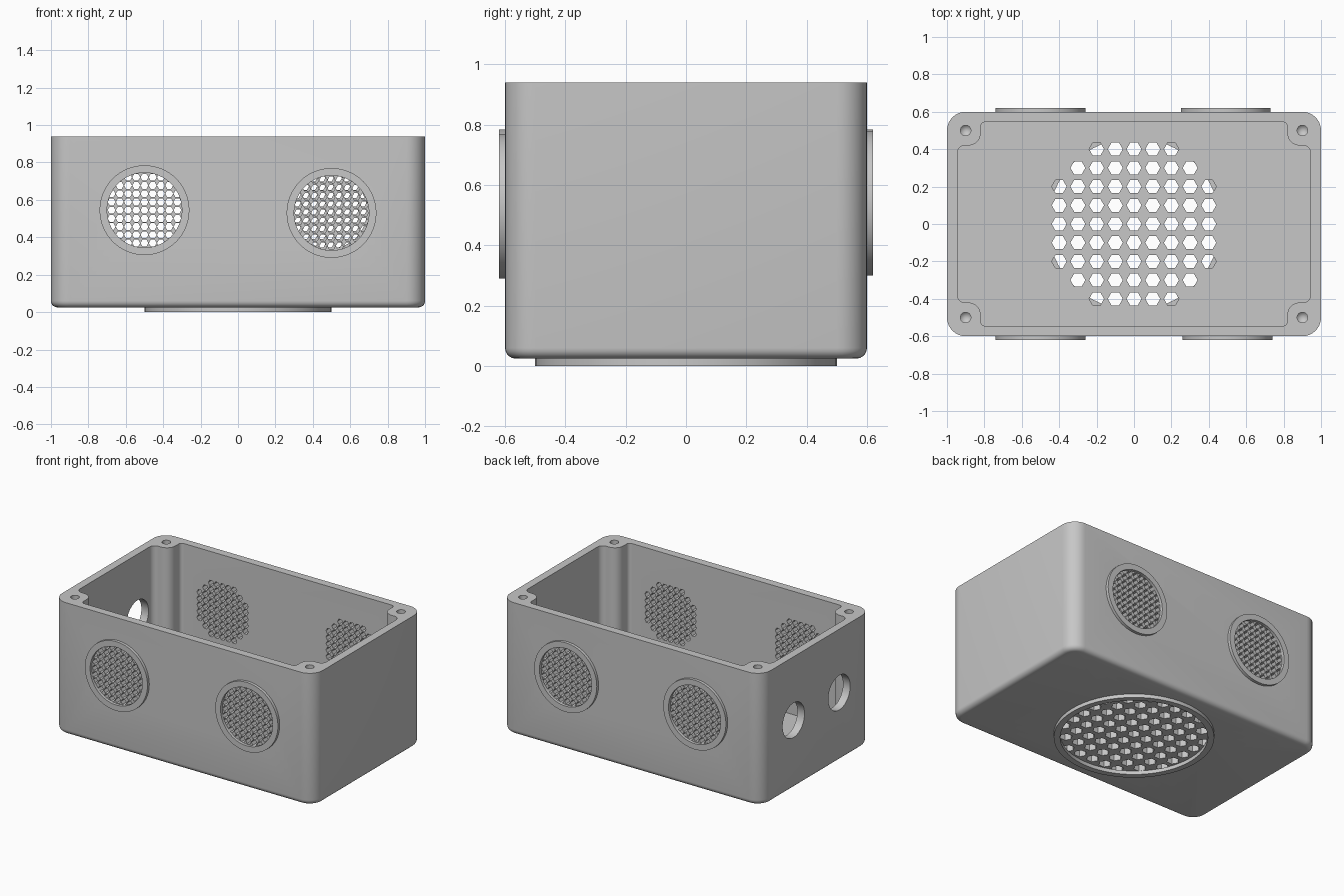
import bpy, bmesh, math
from mathutils import Matrix, Vector

cube = bpy.data.objects.get("Cube")
if cube:
    bpy.data.objects.remove(cube, do_unlink=True)

grey = bpy.data.materials.new("matte grey")
grey.use_nodes = True
GREY = (0.57, 0.57, 0.57, 1)
grey.diffuse_color = GREY
grey.node_tree.nodes["Principled BSDF"].inputs["Base Color"].default_value = GREY

BASE, TOP = 0.025, 0.94
UPRIGHT = Matrix.Rotation(math.pi / 2, 4, 'X')    # local z becomes -y
SIDEWAYS = Matrix.Rotation(math.pi / 2, 4, 'Y')   # local z becomes +x


def make_object(name, bm, matrix=Matrix()):
    bmesh.ops.recalc_face_normals(bm, faces=bm.faces)
    bm.transform(matrix)
    mesh = bpy.data.meshes.new(name)
    bm.to_mesh(mesh)
    bm.free()
    mesh.materials.append(grey)
    obj = bpy.data.objects.new(name, mesh)
    bpy.context.collection.objects.link(obj)
    return obj


def add_prism(bm, outline, low, high):
    face = bm.faces.new([bm.verts.new((x, y, low)) for x, y in outline])
    result = bmesh.ops.extrude_face_region(bm, geom=[face], use_keep_orig=True)
    top = [v for v in result["geom"] if isinstance(v, bmesh.types.BMVert)]
    bmesh.ops.translate(bm, vec=(0, 0, high - low), verts=top)


def polygon(cx, cy, radius, sides):
    return [(cx + radius * math.cos(math.tau * i / sides),
             cy + radius * math.sin(math.tau * i / sides)) for i in range(sides)]


def rounded(corners, steps=8):
    """Fillet right-angled corners given as (x, y, radius)."""
    outline = []
    for i, (x, y, r) in enumerate(corners):
        p = Vector((x, y))
        a = (Vector(corners[i - 1][:2]) - p).normalized() * r
        b = (Vector(corners[(i + 1) % len(corners)][:2]) - p).normalized() * r
        for k in range(steps + 1):
            t = math.pi / 2 * k / steps
            outline.append(p + a * (1 - math.sin(t)) + b * (1 - math.cos(t)))
    return outline


def four_corners(quadrant):
    """Mirror a counter-clockwise run in the +x +y quadrant to all four."""
    points = []
    for sx, sy in ((1, 1), (-1, 1), (-1, -1), (1, -1)):
        run = [(x * sx, y * sy, r) for x, y, r in quadrant]
        points += run if sx * sy > 0 else run[::-1]
    return points


def cut(target, cutter):
    mod = target.modifiers.new("cut", 'BOOLEAN')
    mod.operation, mod.solver, mod.object = 'DIFFERENCE', 'EXACT', cutter
    bpy.context.view_layer.objects.active = target
    bpy.ops.object.modifier_apply(modifier=mod.name)
    bpy.data.objects.remove(cutter, do_unlink=True)


def smooth(obj):
    bpy.ops.object.select_all(action='DESELECT')
    obj.select_set(True)
    bpy.context.view_layer.objects.active = obj
    bpy.ops.object.shade_smooth_by_angle(angle=math.radians(30))


def grille_cutter(cx, cy, pitch, radius, reach, low, high, matrix=Matrix()):
    bm = bmesh.new()
    n = int(reach / pitch)
    for i in range(-n, n + 1):
        for j in range(-n, n + 1):
            if math.hypot(i, j) * pitch < reach:
                add_prism(bm, polygon(cx + i * pitch, cy + j * pitch, radius, 6), low, high)
    return make_object("grille_cutter", bm, matrix)


def ring(name, cx, cy, inner, outer, low, high, matrix=Matrix()):
    bm = bmesh.new()
    profile = [(inner, low), (outer, low), (outer, high), (inner, high)]
    verts = [bm.verts.new((r, 0, z)) for r, z in profile]
    edges = [bm.edges.new((verts[i - 1], verts[i])) for i in range(4)]
    bmesh.ops.spin(bm, geom=verts + edges, cent=(0, 0, 0), axis=(0, 0, 1),
                   angle=math.tau, steps=64, use_merge=True)
    bmesh.ops.remove_doubles(bm, verts=bm.verts, dist=0.0001)
    smooth(make_object(name, bm, matrix @ Matrix.Translation((cx, cy, 0))))


# Outer shell with rounded uprights and a softened bottom edge
bm = bmesh.new()
add_prism(bm, rounded(four_corners([(1, 0.6, 0.1)])), BASE, TOP)
bottom = [e for e in bm.edges if all(v.co.z < BASE + 0.001 for v in e.verts)]
bmesh.ops.bevel(bm, geom=bottom, offset=0.035, segments=5, profile=0.5, affect='EDGES')
body = make_object("enclosure_body", bm)

# Cavity stepping around four screw bosses
bm = bmesh.new()
notch = [(0.945, 0.42, 0.04), (0.82, 0.42, 0.065), (0.82, 0.545, 0.025)]
add_prism(bm, rounded(four_corners(notch)), 0.085, TOP + 0.1)
cut(body, make_object("cavity_cutter", bm))

# Blind screw holes with conical ends
bm = bmesh.new()
for sx in (-1, 1):
    for sy in (-1, 1):
        place = Matrix.Translation((0.9 * sx, 0.5 * sy, 0))
        start = len(bm.verts)
        add_prism(bm, polygon(0.9 * sx, 0.5 * sy, 0.028, 24), 0.7, TOP + 0.1)
        bm.verts.ensure_lookup_table()
        cap = [f for f in bm.faces if f.verts[0].index >= -1 and
               all(abs(v.co.z - 0.7) < 0.001 for v in f.verts)
               and (f.calc_center_median().xy - place.translation.xy).length < 0.1]
        for v in bmesh.ops.poke(bm, faces=cap)["verts"]:
            v.co.z -= 0.03
cut(body, make_object("screw_hole_cutter", bm))

# Two plain cable holes through one end wall
bm = bmesh.new()
for y in (-0.25, 0.25):
    add_prism(bm, polygon(-0.5, y, 0.12, 48), -1.1, -0.85)
cut(body, make_object("cable_hole_cutter", bm, SIDEWAYS))

# Floor grille and its foot ring
cut(body, grille_cutter(0, 0, 0.1, 0.04, 0.46, -0.05, 0.2))
ring("bottom_ring", 0, 0, 0.46, 0.5, 0, BASE)

# Wall grilles and rings: name, x, z, outward direction
for name, x, z, side in (("front_right", -0.5, 0.545, 1), ("front_left", 0.5, 0.53, 1),
                         ("back_right", -0.5, 0.545, -1), ("back_left", 0.49, 0.54, -1)):
    low, high = sorted((0.5 * side, 0.7 * side))
    cut(body, grille_cutter(x, z, 0.044, 0.021, 0.205, low, high, UPRIGHT))
    low, high = sorted((0.6 * side, 0.62 * side))
    ring(name + "_ring", x, z, 0.2, 0.24, low, high, UPRIGHT)

smooth(body)
